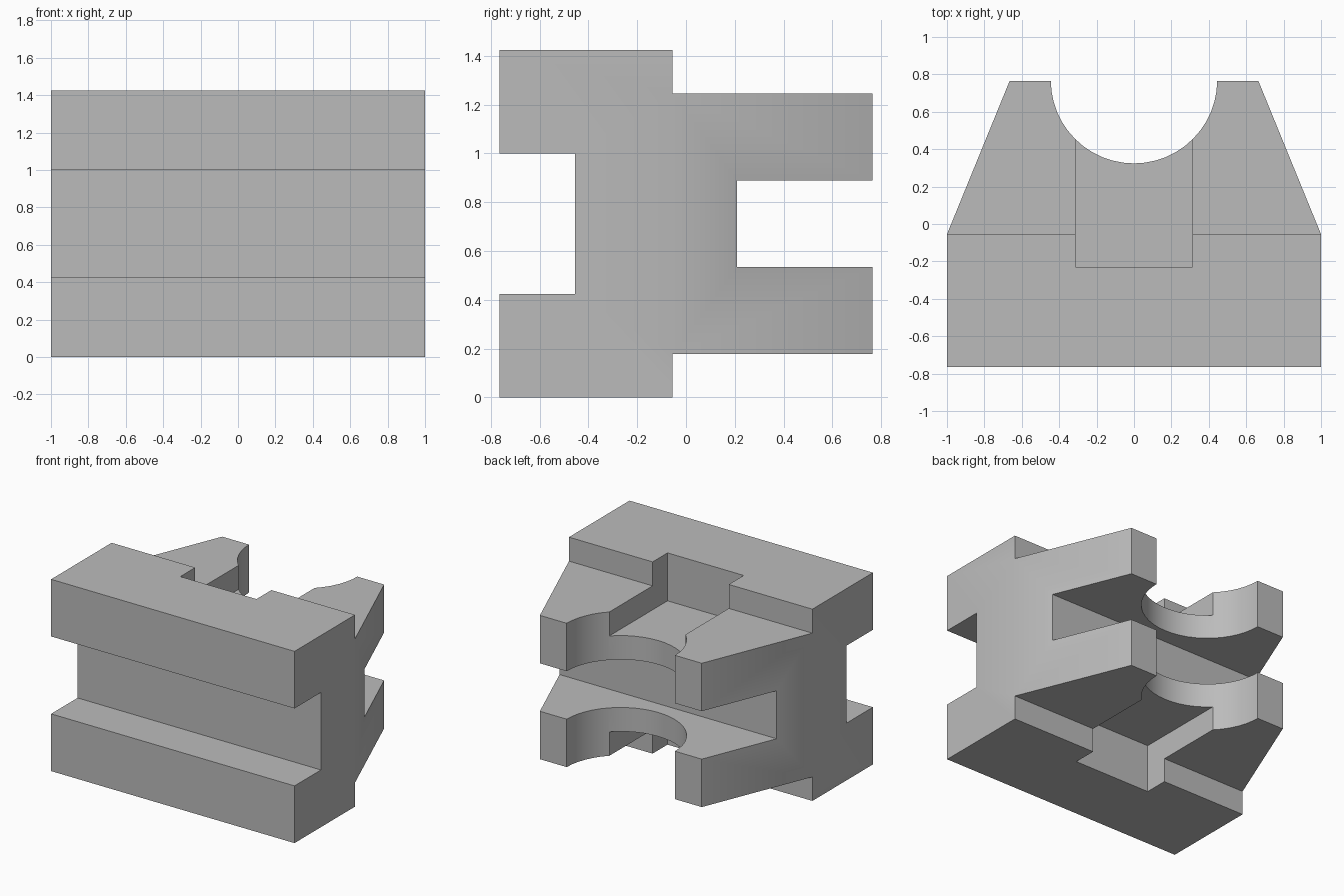
import bpy

U = 0.178            # height module of the block
TOP = 8 * U
BACK = 0.765
STEP_Y = -0.055

old = bpy.data.objects.get("Cube")
if old:
    bpy.data.objects.remove(old, do_unlink=True)

grey = bpy.data.materials.new("plain grey")
grey.use_nodes = True
colour = (0.5, 0.5, 0.5, 1)
grey.diffuse_color = colour
grey.node_tree.nodes["Principled BSDF"].inputs["Base Color"].default_value = colour


def prism(name, outline, z0, z1):
    """Vertical prism from a counter-clockwise outline."""
    n = len(outline)
    verts = [(x, y, z) for z in (z0, z1) for x, y in outline]
    faces = [list(range(n))[::-1], list(range(n, 2 * n))]
    faces += [(i, (i + 1) % n, n + (i + 1) % n, n + i) for i in range(n)]
    mesh = bpy.data.meshes.new(name)
    mesh.from_pydata(verts, [], faces)
    mesh.materials.append(grey)
    obj = bpy.data.objects.new(name, mesh)
    bpy.context.collection.objects.link(obj)
    return obj


def box(name, x, y0, y1, z0, z1):
    return prism(name, [(-x, y0), (x, y0), (x, y1), (-x, y1)], z0, z1)


# Main block with tapered rear
right_half = [(1, -BACK), (1, STEP_Y), (0.665, BACK)]
outline = right_half + [(-x, y) for x, y in reversed(right_half)]
block = prism("clamp_block", outline, 0, TOP)

# Front and rear slots, upper and lower steps, upper and lower pockets
cutters = [
    box("front_slot", 2, -2, -0.455, 0.425, 1.0),
    box("rear_slot", 2, 0.21, 2, 3 * U, 5 * U),
    box("upper_step", 2, STEP_Y, 2, 7 * U, 2),
    box("lower_step", 2, STEP_Y, 2, -1, U),
    box("upper_pocket", 0.313, -0.23, 0.6, 6 * U, 2),
    box("lower_pocket", 0.313, -0.23, 0.6, -1, 2 * U),
]

# Round bore across the rear arms
bpy.ops.mesh.primitive_cylinder_add(vertices=48, radius=0.445, depth=4,
                                    location=(0, BACK + 0.004, 0.7))
bore = bpy.context.object
bore.name = "rear_bore"
bore.data.materials.append(grey)
cutters.append(bore)

bpy.ops.object.select_all(action="DESELECT")
bpy.context.view_layer.objects.active = block
block.select_set(True)
for cutter in cutters:
    cutter.hide_render = True
    mod = block.modifiers.new(cutter.name, "BOOLEAN")
    mod.operation = "DIFFERENCE"
    mod.solver = "EXACT"
    mod.object = cutter
    bpy.ops.object.modifier_apply(modifier=mod.name)
    bpy.data.objects.remove(cutter, do_unlink=True)

bpy.ops.object.shade_smooth_by_angle()
